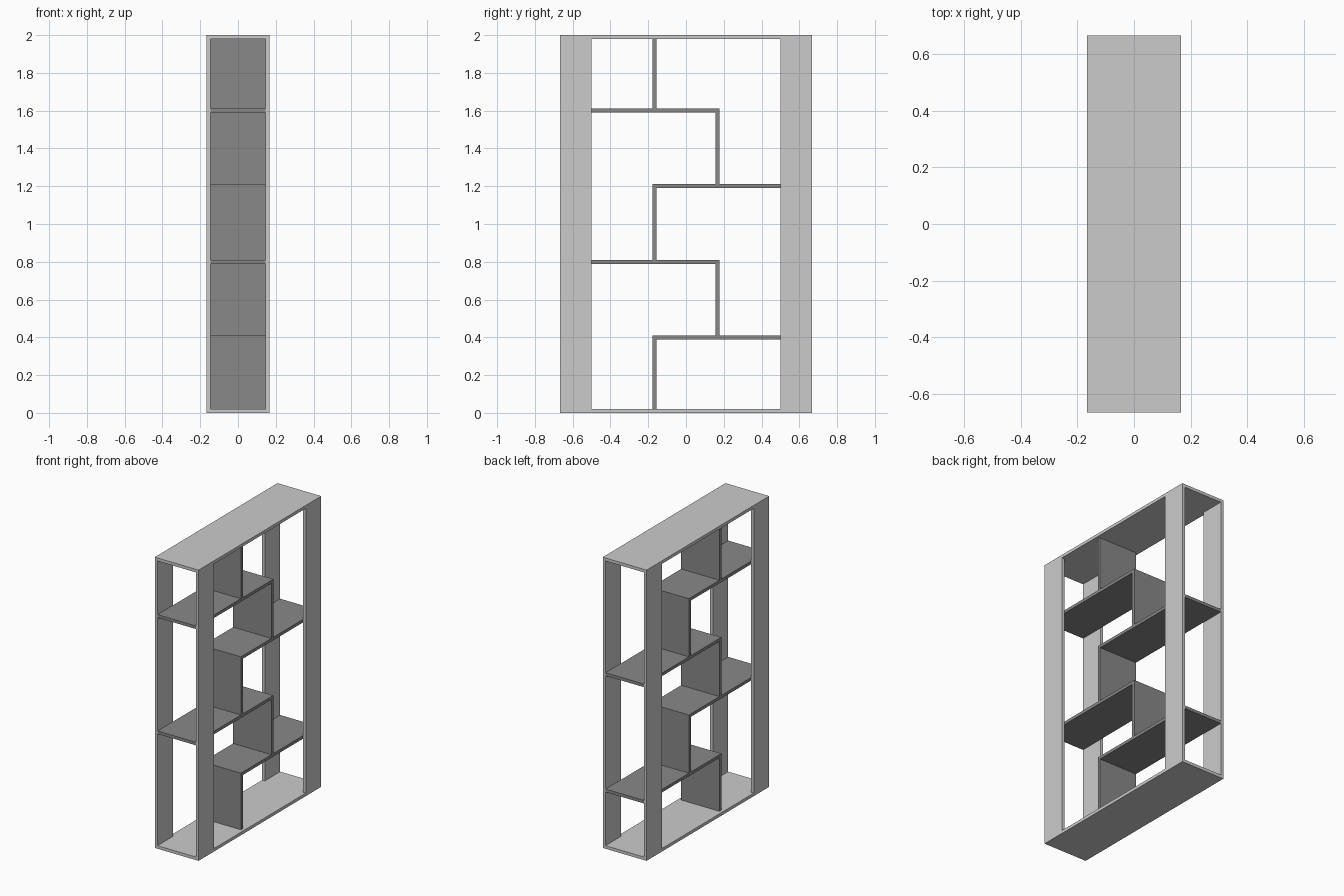
import bpy

if "Cube" in bpy.data.objects:
    bpy.data.objects.remove(bpy.data.objects["Cube"])

W, D, H = 0.333, 1.333, 2.0   # overall size
T = 0.021                     # board thickness
POST = 0.167                  # post width along y
STEP = 0.4                    # spacing of the shelves
DIV = 0.166                   # divider offset from the centre

dark = bpy.data.materials.new("dark_board")
dark.diffuse_color = (0.25, 0.25, 0.25, 1)
dark.use_nodes = True
dark.node_tree.nodes["Principled BSDF"].inputs["Base Color"].default_value = dark.diffuse_color


def board(name, x, y, z, mat=None):
    """Box spanning the given (min, max) ranges."""
    ranges = (x, y, z)
    bpy.ops.mesh.primitive_cube_add(size=1, location=[(a + b) / 2 for a, b in ranges])
    ob = bpy.context.object
    ob.name = name
    ob.scale = [b - a for a, b in ranges]
    bpy.ops.object.transform_apply(location=False, rotation=False, scale=True)
    if mat:
        ob.data.materials.append(mat)
    return ob


# Outer frame: top and bottom boards
full_x, full_y = (-W / 2, W / 2), (-D / 2, D / 2)
board("bottom_board", full_x, full_y, (0, T))
board("top_board", full_x, full_y, (H - T, H))

# Four flat corner posts on the long sides
for sx, side in ((-1, "left"), (1, "right")):
    for sy, end in ((-1, "front"), (1, "back")):
        x = sorted((sx * W / 2, sx * (W / 2 - T)))
        y = sorted((sy * D / 2, sy * (D / 2 - POST)))
        board(f"{end}_{side}_post", x, y, (T, H - T))

# Staggered shelves, alternately reaching the back and the front
inner_x = (-W / 2 + T, W / 2 - T)
reach = DIV + T / 2
for i in range(1, 5):
    y = (-reach, D / 2) if i % 2 else (-D / 2, reach)
    board(f"shelf_{i}", inner_x, y, (i * STEP - T / 2, i * STEP + T / 2), dark)

# Upright dividers zigzagging between the shelves
for i in range(5):
    c = DIV if i % 2 else -DIV
    z0 = T if i == 0 else i * STEP + T / 2
    z1 = H - T if i == 4 else (i + 1) * STEP - T / 2
    board(f"divider_{i + 1}", inner_x, (c - T / 2, c + T / 2), (z0, z1), dark)
